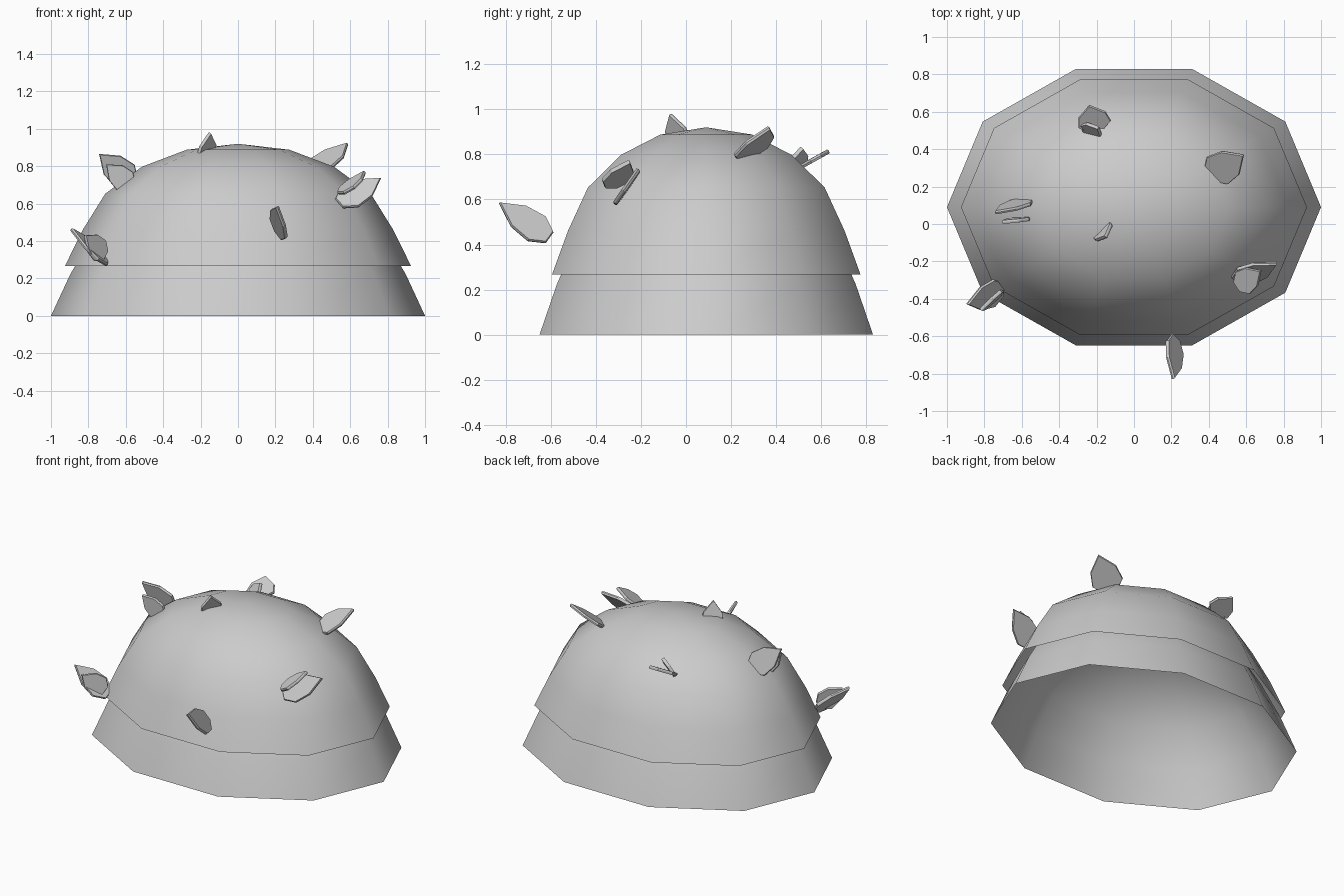
import bpy, bmesh, math
from mathutils import Vector

if "Cube" in bpy.data.objects:
    bpy.data.objects.remove(bpy.data.objects["Cube"])

SIDES = 10
CENTRE_Y = 0.09
Y_RATIO = 0.778


def make_object(name, bm):
    bmesh.ops.recalc_face_normals(bm, faces=bm.faces)
    mesh = bpy.data.meshes.new(name)
    bm.to_mesh(mesh)
    bm.free()
    obj = bpy.data.objects.new(name, mesh)
    bpy.context.collection.objects.link(obj)
    return obj


# Shared dome profile as (radius, height) fractions
PROFILE = [(1, 0), (0.897, 0.296), (0.768, 0.59), (0.555, 0.812), (0.297, 0.951)]


def dome(name, radius, bottom, top):
    """Open-bottomed oval shell made of rings closed by an apex."""
    bm = bmesh.new()
    rings = []
    for fr, fz in PROFILE:
        r, z = fr * radius, bottom + fz * (top - bottom)
        rings.append([bm.verts.new((r * math.cos(math.tau * i / SIDES),
                                    CENTRE_Y + Y_RATIO * r * math.sin(math.tau * i / SIDES), z))
                      for i in range(SIDES)])
    apex = bm.verts.new((0, CENTRE_Y, top))
    for i in range(SIDES):
        j = (i + 1) % SIDES
        for a, b in zip(rings, rings[1:]):
            bm.faces.new((a[i], a[j], b[j], b[i]))
        bm.faces.new((rings[-1][i], rings[-1][j], apex))
    obj = make_object(name, bm)
    for p in obj.data.polygons:
        p.use_smooth = True
    return obj


def leaf(name, base, tip, normal, width, thick=0.02):
    """Thin pointed slab, broad near the base, with slightly chamfered rims."""
    base, tip = Vector(base), Vector(tip)
    axis = tip - base
    length = axis.length
    axis.normalize()
    n = Vector(normal)
    n = (n - axis * n.dot(axis)).normalized()
    side = n.cross(axis)
    half = [(0, 0.22), (0.25, 0.5), (0.62, 0.42)]
    outline = half + [(1, 0)] + [(t, -w) for t, w in reversed(half)]
    bm = bmesh.new()
    layers = []
    for h, s in ((-0.5, 0.96), (0, 1), (0.5, 0.96)):
        layers.append([bm.verts.new(base + axis * length * (0.45 + (t - 0.45) * s)
                                    + side * w * width * s + n * h * thick)
                       for t, w in outline])
    count = len(outline)
    for lo, hi in zip(layers, layers[1:]):
        for i in range(count):
            j = (i + 1) % count
            bm.faces.new((lo[i], lo[j], hi[j], hi[i]))
    bm.faces.new(layers[0])
    bm.faces.new(layers[-1])
    return make_object(name, bm)


# Inner shell forms the flared skirt and hollow underside; outer shell overhangs it
dome("lower_foliage", 1.0, 0.0, 0.75)
dome("upper_foliage", 0.925, 0.267, 0.92)

# Loose leaves: base, tip, facing direction, width
leaves = {
    "front_leaf": ((0.22, -0.605, 0.43), (0.21, -0.83, 0.585), (1, 0.34, 0.54), 0.155),
    "left_front_leaf_large": ((-0.70, -0.35, 0.285), (-0.893, -0.43, 0.465), (0.6, -0.3, 0.7), 0.16),
    "left_front_leaf_small": ((-0.71, -0.37, 0.32), (-0.82, -0.46, 0.43), (0.2, -0.8, 0.4), 0.14),
    "left_leaf_large": ((-0.56, 0.13, 0.71), (-0.743, 0.06, 0.866), (-0.2, 0.9, 0.3), 0.16),
    "left_leaf_small": ((-0.57, 0.03, 0.69), (-0.705, 0.01, 0.81), (0.1, 0.95, -0.1), 0.13),
    "top_leaf": ((-0.18, -0.01, 0.80), (-0.15, -0.07, 0.98), (0.7, -0.7, 0.2), 0.14),
    "right_back_leaf": ((0.40, 0.26, 0.78), (0.588, 0.37, 0.92), (-0.33, -0.48, 0.81), 0.19),
    "right_leaf_large": ((0.54, -0.30, 0.60), (0.765, -0.21, 0.735), (0, -0.8, 0.6), 0.16),
    "right_leaf_small": ((0.55, -0.335, 0.655), (0.68, -0.25, 0.77), (-0.5, -0.3, 0.8), 0.14),
    "back_leaf_large": ((-0.20, 0.50, 0.74), (-0.24, 0.635, 0.815), (0, -0.47, 0.88), 0.18),
    "back_leaf_small": ((-0.25, 0.48, 0.72), (-0.19, 0.515, 0.83), (-0.5, -0.7, 0.5), 0.13),
}
for name, args in leaves.items():
    leaf(name, *args)
